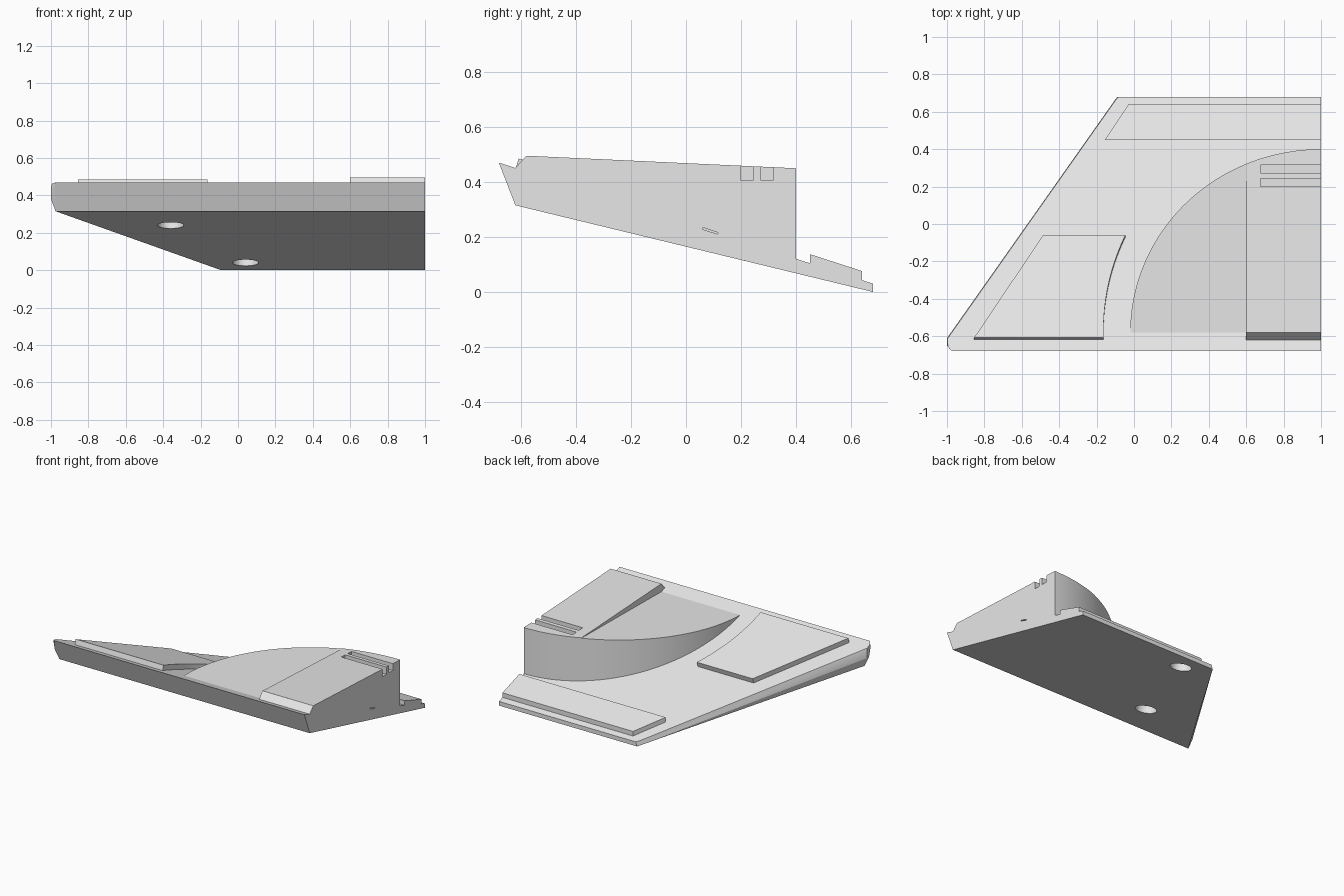
import bpy, bmesh
from math import atan, cos, sin, pi, acos, asin
from mathutils import Matrix, Vector

cube = bpy.data.objects.get("Cube")
if cube:
    bpy.data.objects.remove(cube, do_unlink=True)

grey = bpy.data.materials.new("light_grey")
grey.use_nodes = True
grey.diffuse_color = (0.8, 0.8, 0.8, 1)
grey.node_tree.nodes["Principled BSDF"].inputs["Base Color"].default_value = (0.8, 0.8, 0.8, 1)

TOP_SLOPE = -0.3235
BOTTOM_SLOPE = -0.2423


def deck(y):
    return 0.03 + TOP_SLOPE * (y - 0.68)


def underside(y):
    return BOTTOM_SLOPE * (y - 0.68)


def sunk(y):
    return deck(y) - 0.005


def drum_top(y):
    return 0.4376 + 0.0145 * (y + 0.58)


def panel_top(y):
    return 0.495 - 0.0465 * (y + 0.58)


def finish(name, bm):
    bmesh.ops.recalc_face_normals(bm, faces=bm.faces)
    mesh = bpy.data.meshes.new(name)
    bm.to_mesh(mesh)
    bm.free()
    obj = bpy.data.objects.new(name, mesh)
    obj.data.materials.append(grey)
    bpy.context.collection.objects.link(obj)
    return obj


def prism(name, outline, low, high, shear=0):
    """Solid between two sloping planes; shear leans the walls along y."""
    bm = bmesh.new()
    lower = [bm.verts.new((x, y, low(y))) for x, y in outline]
    upper = [bm.verts.new((x, y + shear, high(y + shear))) for x, y in outline]
    bm.faces.new(lower)
    bm.faces.new(upper)
    for i in range(len(outline)):
        j = (i + 1) % len(outline)
        bm.faces.new((lower[i], lower[j], upper[j], upper[i]))
    return finish(name, bm)


def arc(rx, ry, start, end, steps):
    angles = [start + (end - start) * i / steps for i in range(steps + 1)]
    return [(1 + rx * cos(a), -0.58 + ry * sin(a)) for a in angles]


def box(name, centre, size, tilt=0):
    bm = bmesh.new()
    place = Matrix.Translation(centre) @ Matrix.Rotation(tilt, 4, "X")
    bmesh.ops.create_cube(bm, size=1, matrix=place @ Matrix.Diagonal((*size, 1)))
    return finish(name, bm)


def cut(targets, cutter):
    for obj in targets:
        mod = obj.modifiers.new("cut", "BOOLEAN")
        mod.operation = "DIFFERENCE"
        mod.solver = "EXACT"
        mod.object = cutter
        bpy.context.view_layer.objects.active = obj
        bpy.ops.object.modifier_apply(modifier=mod.name)
    bpy.data.objects.remove(cutter, do_unlink=True)


# Tapered base slab with a softened outer corner
bm = bmesh.new()
for x, y in [(1, -0.68), (-0.975, -0.68), (-0.995, -0.655), (-0.998, -0.615),
             (-0.1, 0.66), (-0.08, 0.68), (1, 0.68)]:
    bm.verts.new((x, y, deck(y)))
for x, y in [(1, -0.62), (-0.975, -0.62), (-0.09, 0.68), (1, 0.68)]:
    bm.verts.new((x, y, underside(y)))
for y, z in [(-0.65, 0.44), (-0.635, 0.38), (-0.61, 0.38), (-0.61, 0.43)]:
    bm.verts.new((-1, y, z))
bmesh.ops.convex_hull(bm, input=bm.verts)
bmesh.ops.dissolve_limit(bm, angle_limit=0.005, verts=bm.verts, edges=bm.edges)
base = finish("base_slab", bm)

# Quarter drum, split where the raised panel begins
split = acos(-0.4 / 1.02)
outer = arc(1.02, 0.98, pi, split, 40)
drum = prism("quarter_drum", outer + [(0.6, -0.58)], sunk, drum_top)
inner = arc(1.02, 0.98, split, pi / 2, 16)
panel = prism("raised_panel", inner + [(1, -0.58), (0.6, -0.58)], sunk, panel_top)
lip = prism("panel_front_bevel", [(0.6, -0.62), (1, -0.62), (1, -0.58), (0.6, -0.58)],
            sunk, lambda y: deck(-0.62) + (y + 0.62) * 1.11)

# Flat raised plates on the deck
radius = 1.163
edge = arc(radius, radius, pi + asin(0.04 / radius), pi - asin(0.51 / radius), 24)
front_plate = prism("front_plate", [(-0.855, -0.62)] + edge + [(-0.485, -0.07)],
                    sunk, lambda y: deck(y) + 0.038, shear=0.012)
rear_plate = prism("rear_plate", [(-0.155, 0.45), (1, 0.45), (1, 0.64), (-0.03, 0.64)],
                   sunk, lambda y: deck(y) + 0.033)

# Two slots across the panel and a small slit in the side
for y in (0.222, 0.294):
    cut([panel], box("slot_cutter", (0.9, y, 0.505), (0.45, 0.044, 0.2)))
cut([base, panel], box("slit_cutter", (1, 0.088, 0.222), (0.08, 0.058, 0.006),
                       atan(TOP_SLOPE)))

# Round blind holes in the underside
tilt = Matrix.Rotation(atan(BOTTOM_SLOPE), 4, "X")
for x, y, targets in [(-0.36, -0.31, [base]), (0.04, 0.515, [base, rear_plate])]:
    bm = bmesh.new()
    place = Matrix.Translation(Vector((x, y, underside(y)))) @ tilt
    bmesh.ops.create_cone(bm, cap_ends=True, segments=48, radius1=0.07, radius2=0.07,
                          depth=0.096, matrix=place)
    cut(targets, finish("hole_cutter", bm))

# Smooth the curved walls, keep edges sharp
for obj in (base, drum, panel, lip, front_plate, rear_plate):
    bpy.ops.object.select_all(action="DESELECT")
    obj.select_set(True)
    bpy.context.view_layer.objects.active = obj
    bpy.ops.object.shade_smooth_by_angle(angle=0.35)
